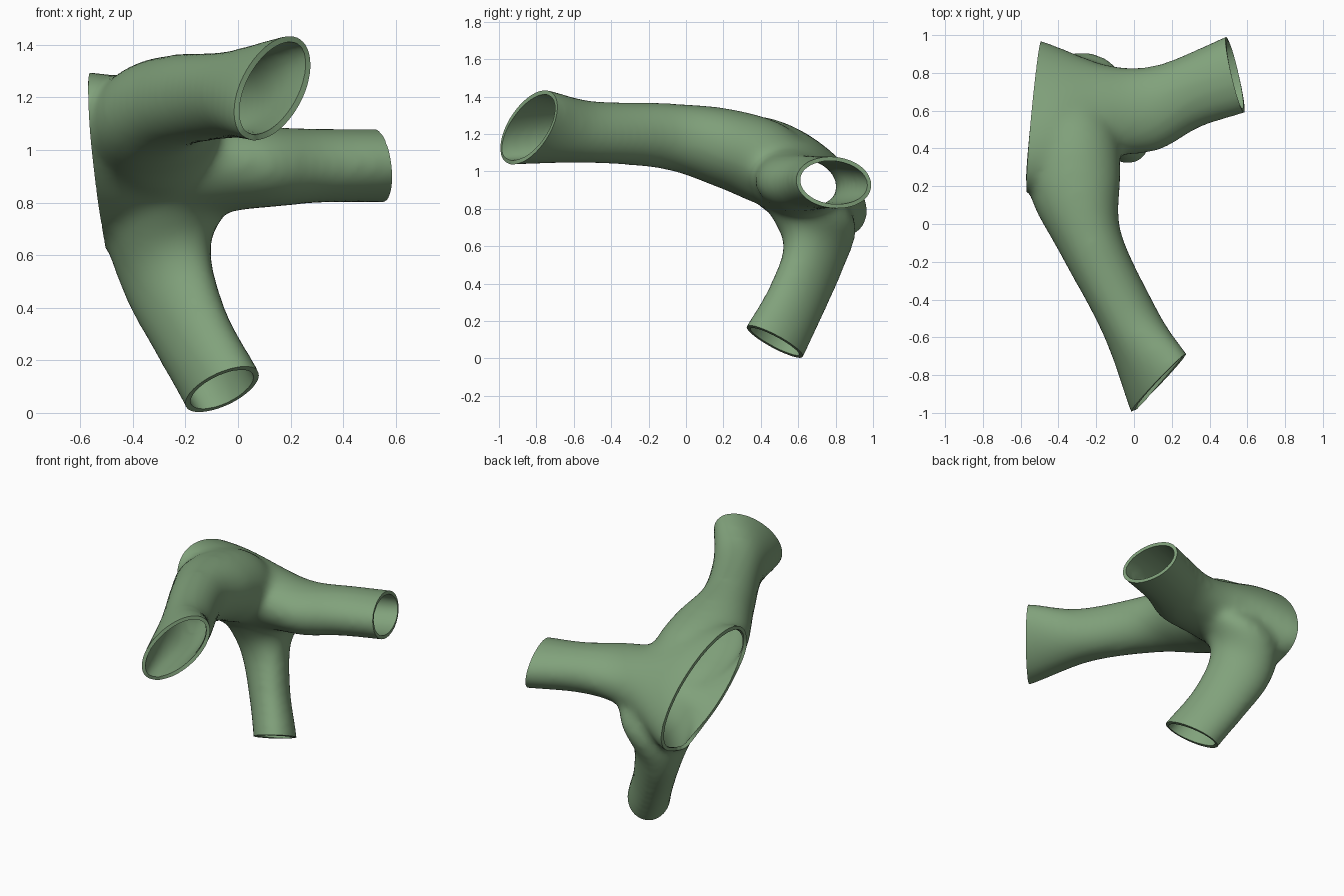
import bpy, bmesh, math
from mathutils import Vector as V

if "Cube" in bpy.data.objects:
    bpy.data.objects.remove(bpy.data.objects["Cube"])

SIDES, STEPS = 40, 10

# Opening rims: centre and two half axes
RIM_LEFT = ((-.53, .575, .97), (-.04, -.37, .27), (0, .14, .185))
RIM_RIGHT = ((.535, .79, .94), (.05, -.205, 0), (-.015, -.02, .14))
RIM_FRONT = ((.13, -.84, 1.235), (.14, .14, .03), (.05, .07, .2))
RIM_LEG = ((-.06, .475, .09), (.14, 0, .04), (-.03, .155, -.08))


def shifted(rim, offset):
    return (V(rim[0]) + V(offset), rim[1], rim[2])


# Cross-sections of each branch, running past the rim so it can be trimmed
main_branch = [
    shifted(RIM_LEFT, (-.12, 0, 0)), RIM_LEFT,
    ((-.38, .575, .965), (0, -.33, .23), (0, .13, .185)),
    ((-.16, .595, .94), (0, -.235, .11), (0, .09, .17)),
    ((.1, .61, .935), (.02, -.225, .01), (0, 0, .155)),
    ((.3, .70, .94), (.05, -.19, 0), (0, 0, .142)),
    RIM_RIGHT, shifted(RIM_RIGHT, (.12, .04, 0))]
front_branch = [
    shifted(RIM_FRONT, (.08, -.12, 0)), RIM_FRONT,
    ((-.03, -.5, 1.21), (.145, .065, 0), (0, 0, .168)),
    ((-.23, -.1, 1.187), (.162, .06, 0), (0, .01, .178)),
    ((-.31, .2, 1.125), (.24, .05, 0), (0, .03, .21)),
    ((-.32, .45, 1.04), (.24, 0, 0), (0, .05, .22)),
    ((-.32, .62, .97), (.18, 0, 0), (0, .05, .16))]
leg_branch = [
    shifted(RIM_LEG, (.05, -.07, -.12)), RIM_LEG,
    ((-.175, .585, .3), (.13, 0, .07), (-.02, .14, -.08)),
    ((-.27, .68, .55), (.165, 0, .08), (-.03, .16, -.07)),
    ((-.27, .66, .78), (.25, 0, .05), (0, .25, -.08)),
    ((-.28, .62, .96), (.22, 0, 0), (0, .19, -.06))]


def spline(p0, p1, p2, p3, t):
    return .5 * (2 * p1 + (p2 - p0) * t + (2 * p0 - 5 * p1 + 4 * p2 - p3) * t * t
                 + (3 * p1 - p0 - 3 * p2 + p3) * t ** 3)


def loft(bm, sections):
    """Closed tube through smoothly blended elliptical sections."""
    s = [[V(v) for v in sec] for sec in sections]
    s = [s[0]] + s + [s[-1]]
    rings = []
    for i in range(1, len(s) - 2):
        last = i == len(s) - 3
        for k in range(STEPS + last):
            c, a, b = (spline(s[i-1][j], s[i][j], s[i+1][j], s[i+2][j], k / STEPS)
                       for j in range(3))
            rings.append([bm.verts.new(c + a * math.cos(q) + b * math.sin(q))
                          for q in (2 * math.pi * n / SIDES for n in range(SIDES))])
    faces = [bm.faces.new(rings[0][::-1]), bm.faces.new(rings[-1])]
    for r0, r1 in zip(rings, rings[1:]):
        for n in range(SIDES):
            m = (n + 1) % SIDES
            faces.append(bm.faces.new((r0[n], r0[m], r1[m], r1[n])))
    bmesh.ops.recalc_face_normals(bm, faces=faces)


def apply(obj, kind, **settings):
    mod = obj.modifiers.new(kind.lower(), kind)
    for key, value in settings.items():
        setattr(mod, key, value)
    bpy.ops.object.modifier_apply(modifier=mod.name)


# Branches fused into one smooth body
mesh = bpy.data.meshes.new("branching_pipe")
bm = bmesh.new()
for branch in (main_branch, front_branch, leg_branch):
    loft(bm, branch)
bm.to_mesh(mesh)
bm.free()
pipe = bpy.data.objects.new("branching_pipe", mesh)
bpy.context.collection.objects.link(pipe)
bpy.context.view_layer.objects.active = pipe
pipe.select_set(True)
apply(pipe, 'REMESH', mode='VOXEL', voxel_size=.022)
apply(pipe, 'SMOOTH', factor=.5, iterations=20)

# Trim the four ends open
bm = bmesh.new()
bm.from_mesh(pipe.data)
for rim, outward in ((RIM_LEFT, (-1, 0, 0)), (RIM_RIGHT, (1, 0, 0)),
                     (RIM_FRONT, (1, -1, 0)), (RIM_LEG, (0, 0, -1))):
    c, a, b = map(V, rim)
    normal = a.cross(b).normalized()
    if normal.dot(V(outward)) < 0:
        normal.negate()
    bmesh.ops.bisect_plane(bm, geom=bm.verts[:] + bm.edges[:] + bm.faces[:],
                           plane_co=c, plane_no=normal, clear_outer=True)
bmesh.ops.remove_doubles(bm, verts=bm.verts[:], dist=.002)
bm.to_mesh(pipe.data)
bm.free()

# Wall thickness
apply(pipe, 'SOLIDIFY', thickness=.022, offset=-1)
bpy.ops.object.shade_smooth_by_angle(angle=math.radians(40))

green = bpy.data.materials.new("sage_green")
green.diffuse_color = (.22, .36, .2, 1)
green.use_nodes = True
green.node_tree.nodes["Principled BSDF"].inputs["Base Color"].default_value = green.diffuse_color
pipe.data.materials.clear()
pipe.data.materials.append(green)
for p in pipe.data.polygons:
    p.material_index = 0
